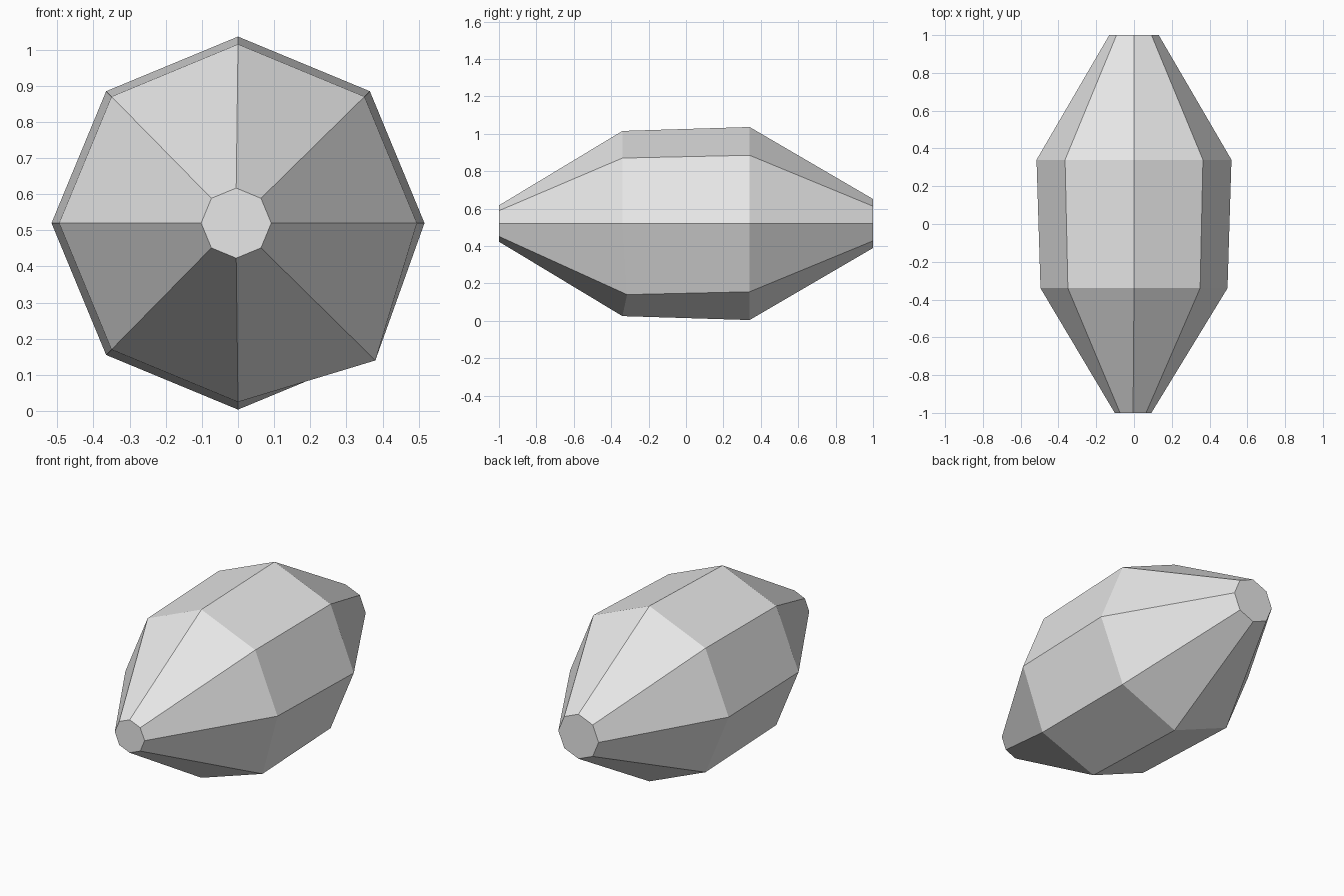
import bpy, bmesh
from math import cos, sin, tau

cube = bpy.data.objects.get("Cube")
if cube:
    bpy.data.objects.remove(cube)

SIDES = 8
CENTRE_Z = 0.52
# Each ring: y position, x offset, radius
RINGS = [(-1.0, -0.005, 0.097), (-0.34, 0.0, 0.495),
         (0.34, 0.0, 0.516), (1.0, 0.0, 0.131)]

# Plain grey surface
grey = bpy.data.materials.new("light grey")
grey.use_nodes = True
colour = (0.8, 0.8, 0.8, 1.0)
grey.diffuse_color = colour
grey.node_tree.nodes["Principled BSDF"].inputs["Base Color"].default_value = colour

# Faceted body: octagonal rings joined by quads
bm = bmesh.new()
rings = []
for y, dx, r in RINGS:
    rings.append([bm.verts.new((dx + r * cos(tau * i / SIDES), y,
                                CENTRE_Z + r * sin(tau * i / SIDES)))
                  for i in range(SIDES)])

# One lower left corner is pulled slightly outward
rings[1][7].co = (0.38, -0.315, 0.14)

for a, b in zip(rings, rings[1:]):
    for i in range(SIDES):
        j = (i + 1) % SIDES
        bm.faces.new((a[i], a[j], b[j], b[i]))

# Flat end caps
bm.faces.new(rings[0])
bm.faces.new(rings[-1])
bmesh.ops.recalc_face_normals(bm, faces=bm.faces)

mesh = bpy.data.meshes.new("faceted_body")
bm.to_mesh(mesh)
bm.free()
mesh.materials.append(grey)
body = bpy.data.objects.new("faceted_body", mesh)
bpy.context.collection.objects.link(body)
